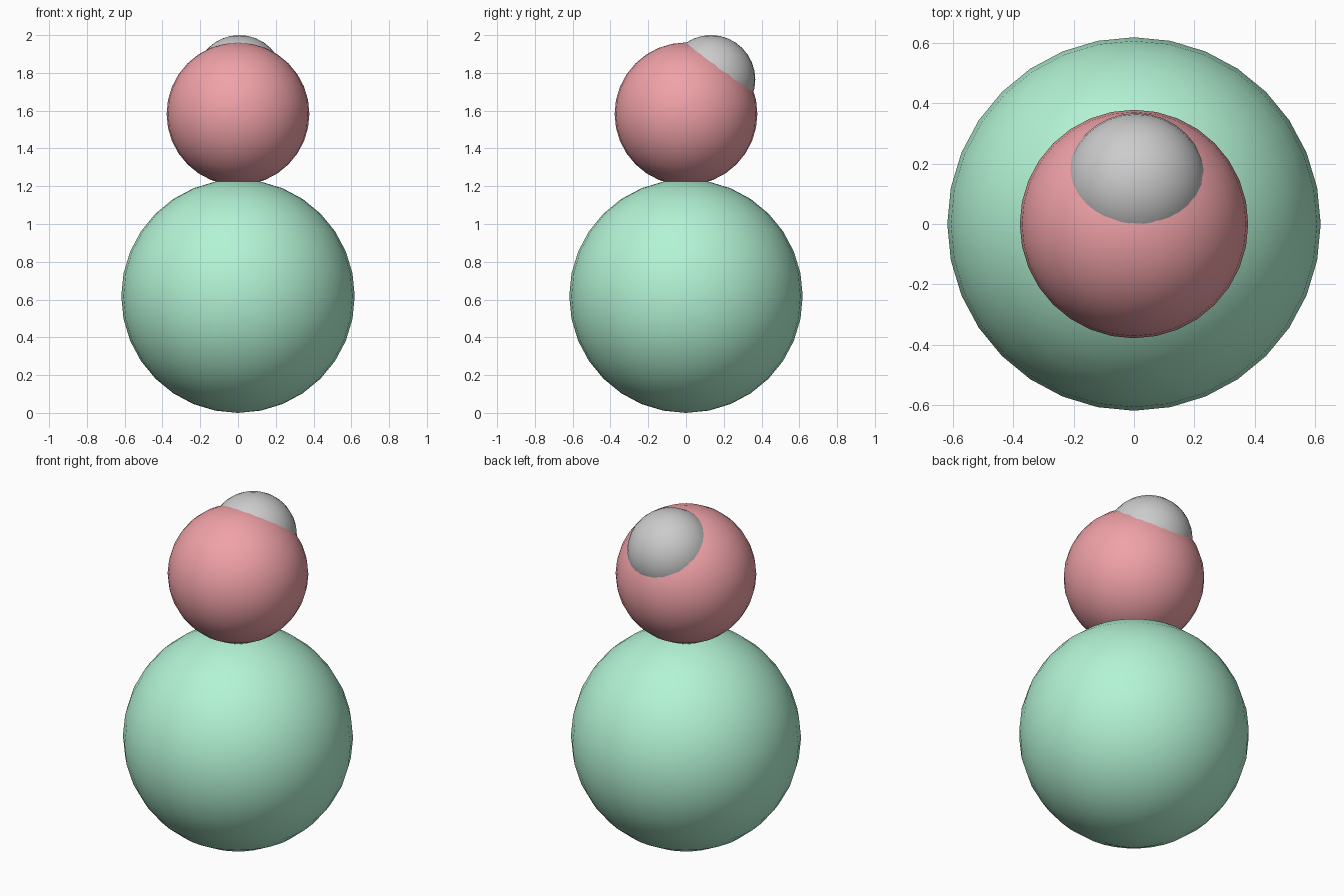
import bpy

if "Cube" in bpy.data.objects:
    bpy.data.objects.remove(bpy.data.objects["Cube"])


def ball(name, radius, centre, color=None):
    bpy.ops.mesh.primitive_uv_sphere_add(segments=32, ring_count=16,
                                         radius=radius, location=centre)
    ob = bpy.context.object
    ob.name = name
    bpy.ops.object.shade_smooth()
    if color:
        mat = bpy.data.materials.new(name + "_material")
        mat.diffuse_color = color
        mat.use_nodes = True
        mat.node_tree.nodes["Principled BSDF"].inputs["Base Color"].default_value = mat.diffuse_color
        ob.data.materials.append(mat)
    return ob


# large round body resting on the ground
ball("body", 0.618, (0, 0, 0.618), (0.45, 0.9, 0.66, 1))
# smaller head sunk slightly into the body
ball("head", 0.378, (0, 0, 1.583), (0.87, 0.36, 0.39, 1))
# bun on the upper back of the head
ball("bun", 0.235, (0.007, 0.132, 1.765))
